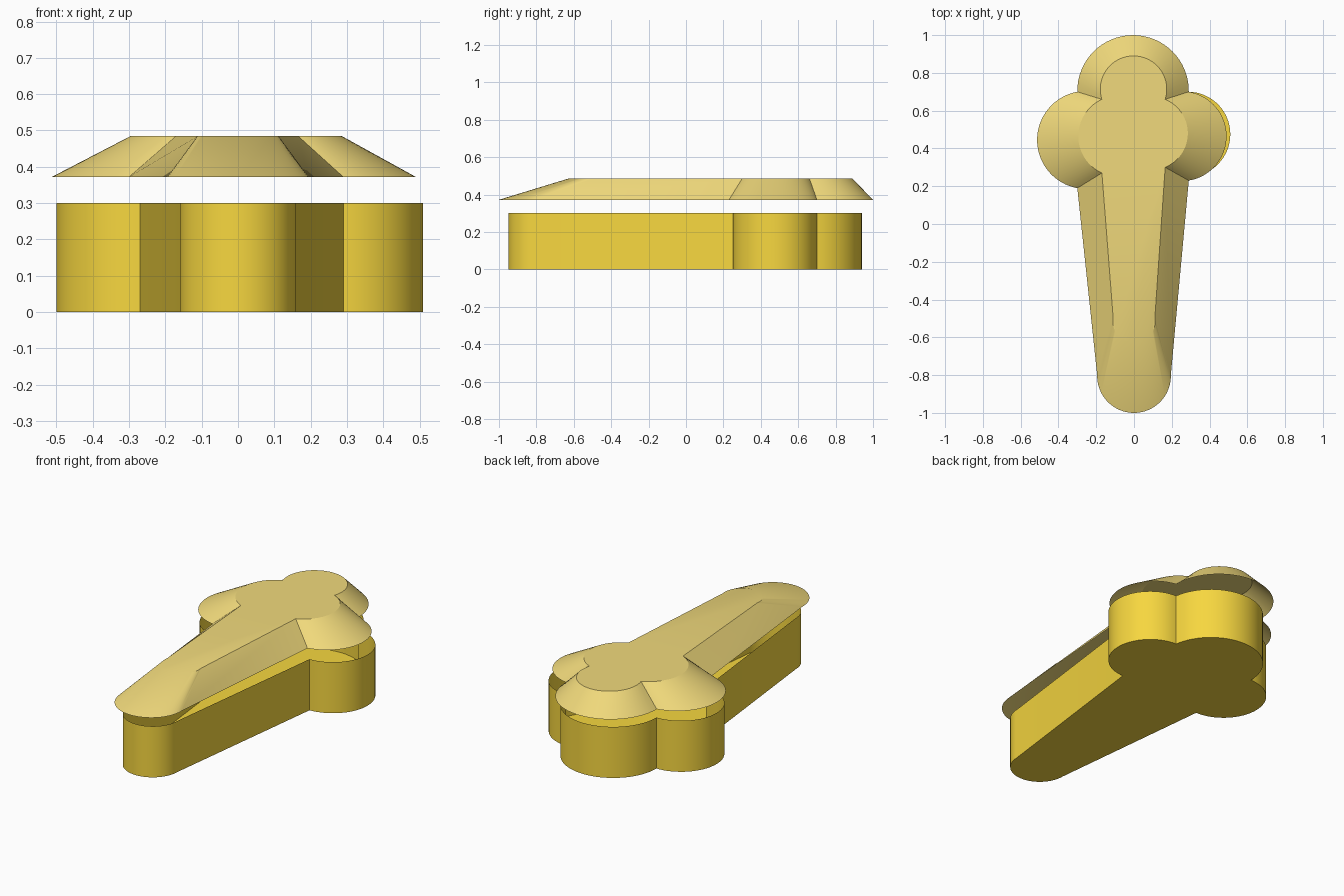
import bpy, bmesh, math
from mathutils import Vector

if "Cube" in bpy.data.objects:
    bpy.data.objects.remove(bpy.data.objects["Cube"])

N = 32  # segments per arc


def arc(a, b, sag):
    """Points on the arc from a to b bulging right by sag (b left out)."""
    a, b = Vector(a), Vector(b)
    half = (b - a).length / 2
    along = (b - a).normalized()
    out = Vector((along.y, -along.x))
    r = (half * half + sag * sag) / (2 * sag)
    c = (a + b) / 2 + out * (sag - r)
    t = math.atan2(half, r - sag)
    return [c + out * r * math.cos(u) + along * r * math.sin(u)
            for u in (-t + 2 * t * i / N for i in range(N))]


def outline(tip, right, head, left):
    """Counter-clockwise contour: tip, right lobe, head, left lobe.
    tip = (half width, y, sag); lobes = (x, low y, high y, sag); head = sag."""
    w, ty, ts = tip
    rx, r0, r1, rs = right
    lx, l0, l1, ls = left
    pts = arc((-w, ty), (w, ty), ts) + [Vector((w, ty))]
    pts += arc((rx, r0), (rx, r1), rs)
    pts += arc((rx, r1), (lx, l1), head)
    pts += arc((lx, l1), (lx, l0), ls) + [Vector((lx, l0))]
    return pts


def shell(name, low, z0, high, z1, cap_top, color):
    """Walls between two matching contours with one end capped."""
    bm = bmesh.new()
    a = [bm.verts.new((p.x, p.y, z0)) for p in low]
    b = [bm.verts.new((p.x, p.y, z1)) for p in high]
    n = len(a)
    for i in range(n):
        j = (i + 1) % n
        bm.faces.new((a[i], a[j], b[j], b[i]))
    bm.faces.new(b if cap_top else a[::-1])
    me = bpy.data.meshes.new(name)
    bm.to_mesh(me)
    bm.free()
    ob = bpy.data.objects.new(name, me)
    bpy.context.collection.objects.link(ob)
    mat = bpy.data.materials.new(name + "_gold")
    mat.diffuse_color = color
    mat.use_nodes = True
    mat.node_tree.nodes["Principled BSDF"].inputs["Base Color"].default_value = mat.diffuse_color
    me.materials.append(mat)
    bpy.ops.object.select_all(action='DESELECT')
    ob.select_set(True)
    bpy.context.view_layer.objects.active = ob
    bpy.ops.object.shade_smooth_by_angle(angle=math.radians(25))
    return ob


# Open-topped tray
tray = outline((0.16, -0.79, 0.16), (0.29, 0.25, 0.70, 0.22), 0.26,
               (-0.27, 0.20, 0.66, 0.23))
shell("tray", tray, 0.0, tray, 0.30, False, (0.93, 0.68, 0.05, 1))

# Floating bevelled lid, hollow underneath
rim = outline((0.195, -0.80, 0.20), (0.29, 0.23, 0.70, 0.20), 0.30,
              (-0.30, 0.19, 0.70, 0.213))
top = outline((0.11, -0.50, 0.13), (0.165, 0.30, 0.66, 0.12), 0.23,
              (-0.17, 0.27, 0.66, 0.125))
shell("lid", rim, 0.372, top, 0.485, True, (0.88, 0.70, 0.20, 1))
